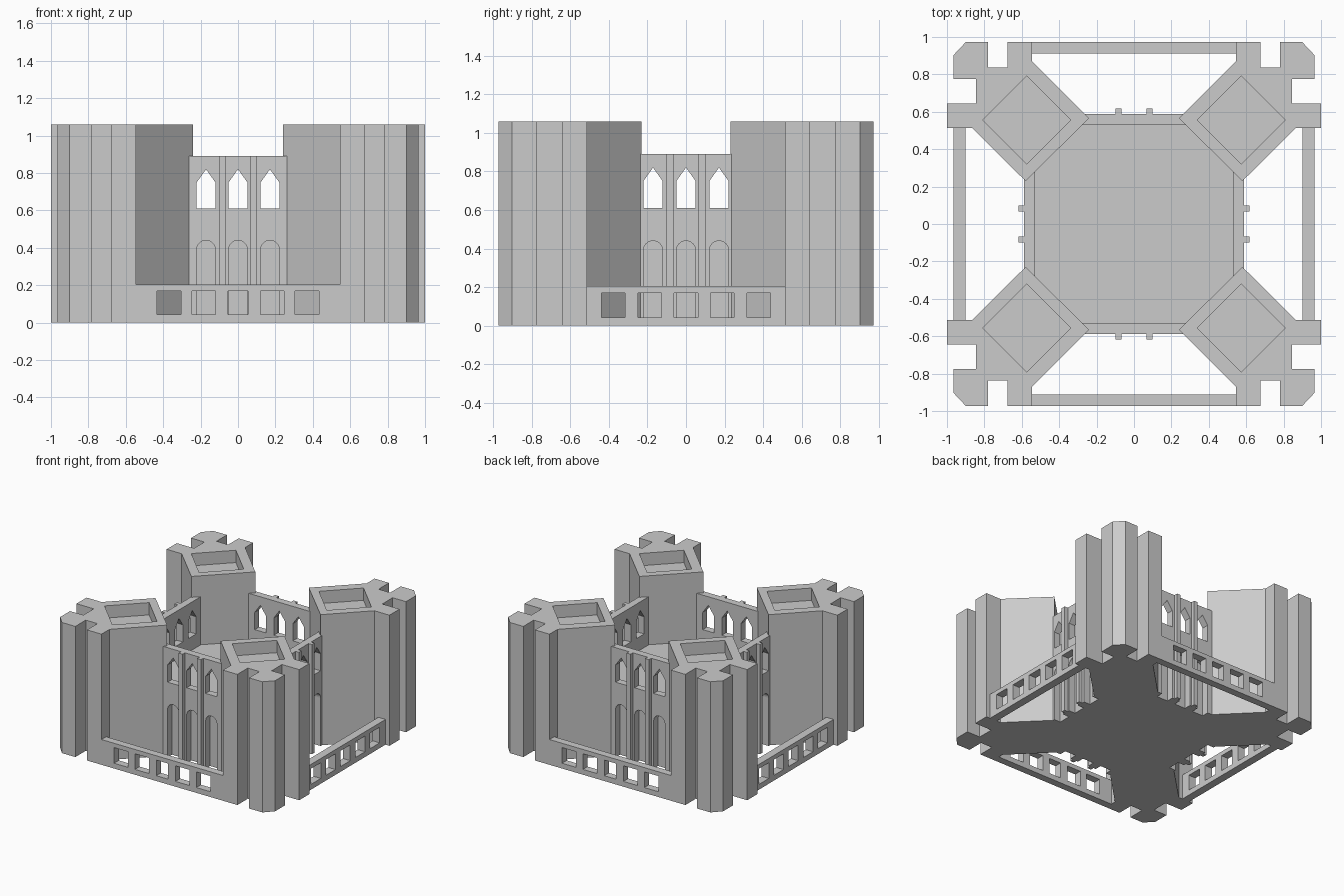
import bpy, bmesh, math
from mathutils import Matrix

cube = bpy.data.objects.get("Cube")
if cube:
    bpy.data.objects.remove(cube, do_unlink=True)

stone = bpy.data.materials.new("grey_stone")
stone.use_nodes = True
stone.diffuse_color = (0.6, 0.6, 0.6, 1)
stone.node_tree.nodes["Principled BSDF"].inputs["Base Color"].default_value = (0.6, 0.6, 0.6, 1)

HEIGHT, WALL_TOP, FLOOR = 1.06, 0.89, 0.5
WALL_OUT, WALL_IN = 0.587, 0.53


def make(name, outlines, lo, hi, upright=False):
    """Extrude closed outlines from lo to hi, along z, or along y if upright."""
    bm = bmesh.new()
    for pts in outlines:
        ring = [bm.verts.new((a, lo, b) if upright else (a, b, lo)) for a, b in pts]
        face = bm.faces.new(ring)
        out = bmesh.ops.extrude_face_region(bm, geom=[face])["geom"]
        step = (0, hi - lo, 0) if upright else (0, 0, hi - lo)
        bmesh.ops.translate(bm, vec=step, verts=[v for v in out if isinstance(v, bmesh.types.BMVert)])
    bmesh.ops.recalc_face_normals(bm, faces=bm.faces)
    mesh = bpy.data.meshes.new(name)
    bm.to_mesh(mesh)
    bm.free()
    mesh.materials.append(stone)
    obj = bpy.data.objects.new(name, mesh)
    bpy.context.collection.objects.link(obj)
    return obj


def cut(obj, cutter):
    """Subtract the cutter, bake the result and drop the cutter."""
    mod = obj.modifiers.new("cut", "BOOLEAN")
    mod.operation, mod.solver, mod.object = "DIFFERENCE", "EXACT", cutter
    bpy.context.view_layer.update()
    graph = bpy.context.evaluated_depsgraph_get()
    baked = bpy.data.meshes.new_from_object(obj.evaluated_get(graph))
    obj.modifiers.clear()
    obj.data = baked
    bpy.data.objects.remove(cutter, do_unlink=True)


def turned_copies(obj, names, angles):
    for name, angle in zip(names, angles):
        twin = bpy.data.objects.new(name, obj.data)
        twin.matrix_world = Matrix.Rotation(math.radians(angle), 4, "Z")
        bpy.context.collection.objects.link(twin)


def rect(x0, x1, z0, z1):
    return [(x0, z0), (x1, z0), (x1, z1), (x0, z1)]


# Corner towers with notched buttresses and a sunken square on top
plan = [(0.24, 0.565), (0.545, 0.87), (0.545, 0.972), (0.675, 0.972),
        (0.675, 0.838), (0.78, 0.838), (0.78, 0.972), (0.9, 0.972),
        (0.965, 0.903), (0.965, 0.776), (0.845, 0.776), (0.845, 0.643),
        (1.0, 0.643), (1.0, 0.513), (0.865, 0.513), (0.58, 0.23)]
cx, cy, r = 0.573, 0.556, 0.2355
pit = [(cx - r, cy), (cx, cy + r), (cx + r, cy), (cx, cy - r)]
for depth_name, sy in (("front", -1), ("back", 1)):
    for side_name, sx in (("right", -1), ("left", 1)):
        tower = make(f"{depth_name}_{side_name}_tower",
                     [[(sx * x, sy * y) for x, y in plan]], 0, HEIGHT)
        cut(tower, make("pit_cutter", [[(sx * x, sy * y) for x, y in pit]],
                        HEIGHT - 0.1, HEIGHT + 0.1))

# Solid core carrying the inner floor
make("inner_floor", [rect(-WALL_IN, WALL_IN, -WALL_IN, WALL_IN)], 0, FLOOR)

# Walls with pointed windows above round arches
w = 0.05
openings = []
for c in (-0.171, 0, 0.171):
    openings.append([(c - w, 0.61), (c + w, 0.61), (c + w, 0.75), (c, 0.82), (c - w, 0.75)])
    arc = [(c + w * math.cos(math.pi * i / 12), 0.39 + w * math.sin(math.pi * i / 12))
           for i in range(13)]
    openings.append([(c - w, -0.1), (c + w, -0.1)] + arc)
wall = make("front_wall", [rect(-0.295, 0.295, 0, WALL_TOP)], -WALL_OUT, -WALL_IN, True)
cut(wall, make("opening_cutter", openings, -0.7, -0.4, True))
turned_copies(wall, ("left_wall", "back_wall", "right_wall"), (90, 180, 270))

# Slim pilasters between the windows
pilasters = make("front_pilasters", [rect(s * 0.083 - 0.017, s * 0.083 + 0.017, 0, WALL_TOP)
                                     for s in (-1, 1)], -0.617, -WALL_OUT, True)
turned_copies(pilasters, ("left_pilasters", "back_pilasters", "right_pilasters"), (90, 180, 270))


# Low outer parapets pierced by square openings
def parapet(name, half, outer, inner, holes):
    rail = make(name, [rect(-half, half, 0, 0.205)], -outer, -inner, True)
    cut(rail, make("hole_cutter", [rect(c - h, c + h, 0.043, 0.17) for c, h in holes],
                   -1.2, -0.7, True))
    return rail


front = parapet("front_parapet", 0.545, 0.972, 0.912,
                [(-0.369, 0.063), (-0.182, 0.063), (0, 0.053), (0.182, 0.063), (0.369, 0.063)])
turned_copies(front, ("back_parapet",), (180,))
side = parapet("left_parapet", 0.515, 0.965, 0.9, [(0.189 * i, 0.061) for i in range(-2, 3)])
side.matrix_world = Matrix.Rotation(math.radians(90), 4, "Z")
turned_copies(side, ("right_parapet",), (270,))
